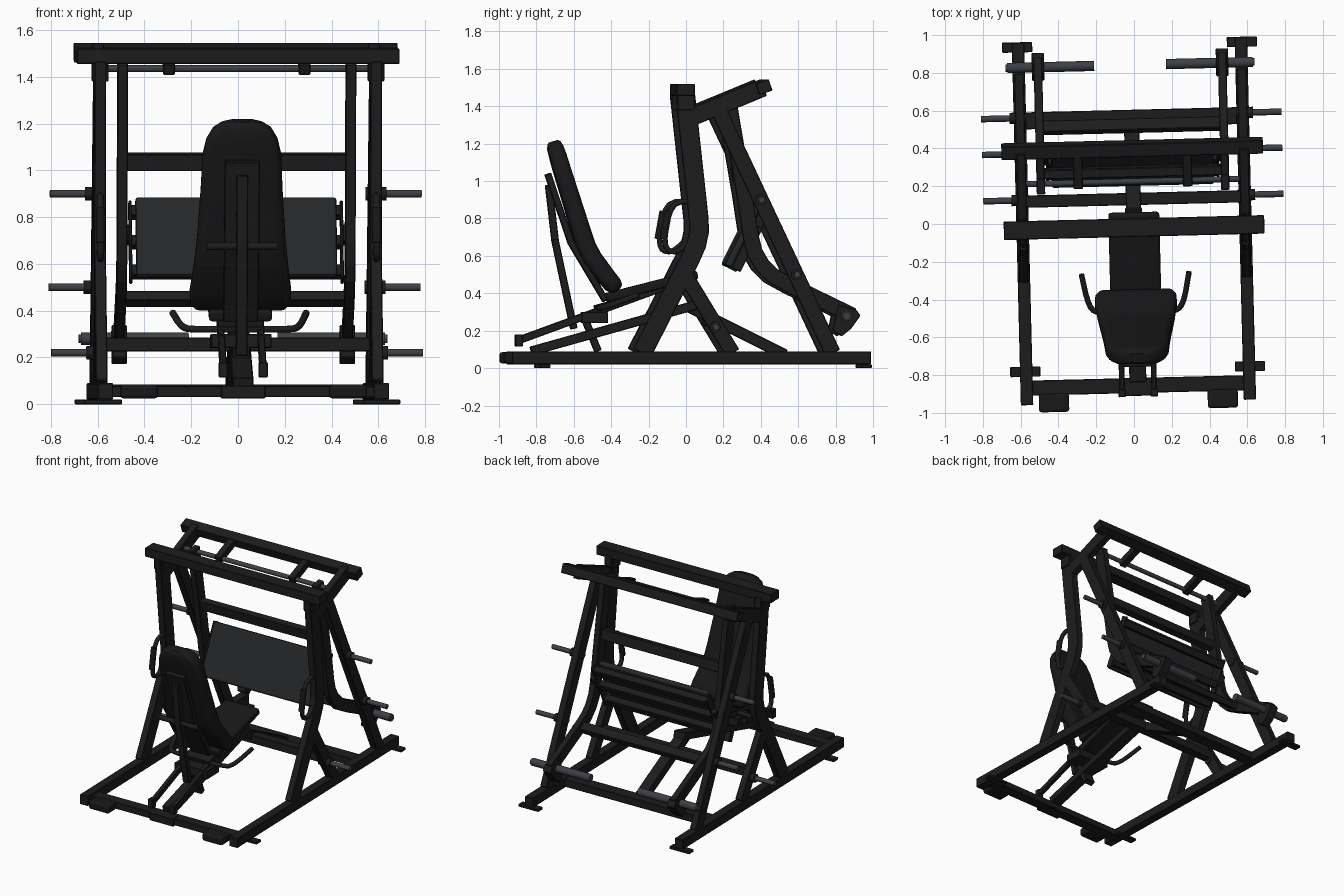
import bpy, bmesh, math
from mathutils import Vector

if "Cube" in bpy.data.objects:
    bpy.data.objects.remove(bpy.data.objects["Cube"])

def material(name, rgb):
    m = bpy.data.materials.new(name)
    m.diffuse_color = (*rgb, 1)
    m.use_nodes = True
    m.node_tree.nodes["Principled BSDF"].inputs["Base Color"].default_value = m.diffuse_color
    return m

BLACK = material("black_paint", (0.012, 0.012, 0.012))
PAD = material("black_vinyl", (0.009, 0.009, 0.010))
STEEL = material("dark_steel", (0.045, 0.05, 0.058))
PLATE = material("tread", (0.017, 0.019, 0.021))
YAW = 0.025  # the whole machine sits slightly turned

def finish(name, bm, mat, bevel=0.0, seg=1):
    bmesh.ops.recalc_face_normals(bm, faces=bm.faces)
    me = bpy.data.meshes.new(name)
    bm.to_mesh(me)
    bm.free()
    ob = bpy.data.objects.new(name, me)
    bpy.context.collection.objects.link(ob)
    me.materials.append(mat)
    ob.rotation_euler.z = YAW
    if bevel:
        b = ob.modifiers.new("bevel", 'BEVEL')
        b.width, b.segments, b.limit_method = bevel, seg, 'ANGLE'
    return ob

def slab(name, outline, x0, x1, mat=BLACK, bevel=0.004, seg=1):
    """Side-view (y, z) outline extruded along x."""
    bm = bmesh.new()
    a = [bm.verts.new((x0, y, z)) for y, z in outline]
    b = [bm.verts.new((x1, y, z)) for y, z in outline]
    n = len(a)
    bm.faces.new(a)
    bm.faces.new(b[::-1])
    for i in range(n):
        bm.faces.new((a[i], b[i], b[(i + 1) % n], a[(i + 1) % n]))
    return finish(name, bm, mat, bevel, seg)

def strip(path, d):
    """Mitred outline of thickness d around a side-view path."""
    p = [Vector(q) for q in path]
    left, right = [], []
    for i, q in enumerate(p):
        t0 = (q - p[max(i - 1, 0)]).normalized()
        t1 = (p[min(i + 1, len(p) - 1)] - q).normalized()
        t = (t0 + t1).normalized()
        n = Vector((-t.y, t.x))
        ref = t1 if t1.length else t0
        k = d / 2 / max(0.5, abs(t.dot(ref)))
        left.append(q + n * k)
        right.append(q - n * k)
    return [tuple(q) for q in left + right[::-1]]

def bar(name, path, x, w, d, mat=BLACK, bevel=0.004, seg=1):
    return slab(name, strip(path, d), x - w / 2, x + w / 2, mat, bevel, seg)

def box(name, x0, x1, y0, y1, z0, z1, mat=BLACK, bevel=0.004, seg=1):
    return slab(name, [(y0, z0), (y1, z0), (y1, z1), (y0, z1)], x0, x1, mat, bevel, seg)

def tube(name, pts, r, mat=BLACK, rounds=1):
    """Round tube with softened corners."""
    p = [Vector(q) for q in pts]
    for _ in range(rounds if len(p) > 2 else 0):
        q = [p[0]]
        for i in range(1, len(p) - 1):
            q += [p[i].lerp(p[i - 1], 0.25), p[i].lerp(p[i + 1], 0.25)]
        p = q + [p[-1]]
    cu = bpy.data.curves.new(name, 'CURVE')
    cu.dimensions = '3D'
    cu.bevel_depth, cu.bevel_resolution, cu.use_fill_caps = r, 3, True
    s = cu.splines.new('POLY')
    s.points.add(len(p) - 1)
    for pt, q in zip(s.points, p):
        pt.co = (*q, 1)
    s.use_smooth = True
    cu.materials.append(mat)
    ob = bpy.data.objects.new(name, cu)
    bpy.context.collection.objects.link(ob)
    ob.rotation_euler.z = YAW
    return ob

def loft(name, stations, mat):
    """Rounded cushion: stations are (y, z, half width, thickness)."""
    bm = bmesh.new()
    rings = []
    for i, (y, z, hw, th) in enumerate(stations):
        a, b = stations[max(i - 1, 0)], stations[min(i + 1, len(stations) - 1)]
        t = Vector((b[0] - a[0], b[1] - a[1])).normalized()
        n = Vector((-t.y, t.x))
        r = min(hw, th / 2) * 0.75
        ring = []
        for c, (sx, sy) in enumerate([(1, 1), (-1, 1), (-1, -1), (1, -1)]):
            for k in range(5):
                g = math.radians(c * 90 + k * 22.5)
                u = sx * (hw - r) + r * math.cos(g)
                v = sy * (th / 2 - r) + r * math.sin(g)
                ring.append(bm.verts.new((u, y + n.x * v, z + n.y * v)))
        rings.append(ring)
    m = len(rings[0])
    for a, b in zip(rings, rings[1:]):
        for i in range(m):
            bm.faces.new((a[i], a[(i + 1) % m], b[(i + 1) % m], b[i]))
    bm.faces.new(rings[0])
    bm.faces.new(rings[-1][::-1])
    for f in bm.faces:
        f.smooth = len(f.verts) == 4
    return finish(name, bm, mat)

# Paired side parts
for s, side in ((-1, "left"), (1, "right")):
    X = s * 0.59
    box(f"{side}_base_rail", X - .033, X + .033, -.945, .975, .02, .09)
    for y, n in ((-.768, "front"), (.95, "rear")):
        box(f"{side}_{n}_foot", X - .08 + s * .005, X + .08 + s * .005, y - .027, y + .027, 0, .02)
    box(f"{side}_rubber_foot", s * .447 - .08, s * .447 + .08, -.985, -.885, .025, .085, PAD, .015, 3)
    # Frame side: bent front upright, brace, sloping rear post and roof arm
    bar(f"{side}_front_upright", [(-.25, .08), (.005, .58), (.04, .66), (.055, .73), (.053, .8), (-.02, 1.47)], X, .05, .105)
    bar(f"{side}_brace", [(-.02, .5), (.235, .08)], X, .05, .08)
    bar(f"{side}_rear_post", [(.77, .08), (.155, 1.39)], X, .05, .085)
    bar(f"{side}_roof_arm", [(.0, 1.335), (.4, 1.5)], X, .05, .095)
    box(f"{side}_roof_bracket", X - .035, X + .035, -.06, .03, 1.38, 1.47)
    # Loop grip on the upright
    tube(f"{side}_loop_grip", [(X, .03, .89), (X, -.095, .89), (X, -.14, .65), (X, -.07, .61), (X, .01, .68)], .015, rounds=2)
    tube(f"{side}_grip_sleeve", [(X, -.108, .84), (X, -.135, .69)], .02, PAD)
    # Weight storage pegs with collars
    for y, z in ((.14, .22), (.575, .5), (.385, .9)):
        tube(f"{side}_weight_peg", [(X, y, z), (s * .795, y, z)], .017, STEEL)
        tube(f"{side}_peg_collar", [(s * .555, y, z), (s * .645, y, z)], .03)
    # Swinging arm, its end plate and loading horn
    bar(f"{side}_swing_arm", [(.21, 1.46), (.30, .93), (.335, .7), (.355, .62), (.395, .55), (.45, .495),
                              (.55, .44), (.88, .28)], s * .488, .045, .085)
    slab(f"{side}_arm_end_plate", [(.8, .34), (.77, .2), (.82, .17), (.87, .21), (.92, .28), (.9, .31)], s * .455, s * .52)
    tube(f"{side}_loading_horn", [(s * .19, .842, .28), (s * .65, .842, .28)], .027, STEEL)
    tube(f"{side}_horn_cap", [(s * .625, .842, .28), (s * .66, .842, .28)], .02, STEEL)
    # Pivot hanger, slide rails and seat handles
    bar(f"{side}_pivot_hanger", [(.2, 1.43), (.38, 1.5)], s * .29, .05, .05)
    bar(f"{side}_seat_slide", [(-.905, .145), (-.1, .44)], s * .085, .03, .04)
    box(f"{side}_slide_stop", s * .085 - .02, s * .085 + .02, -.915, -.875, .115, .18)
    tube(f"{side}_seat_handle", [(0, -.47, .32), (s * .19, -.47, .32), (s * .25, -.44, .325), (s * .285, -.26, .39)], .015, rounds=2)

# Base and frame cross members
box("front_cross_bar", -.58, .58, -.895, -.815, .03, .078)
box("front_centre_plate", -.095, .095, -.91, -.835, .025, .08)
box("rear_cross_bar", -.58, .58, .515, .605, .03, .085)
box("middle_cross_bar", -.575, .575, .1, .165, .225, .285)
box("roof_front_bar", -.69, .69, -.068, .03, 1.455, 1.52)
bar("roof_rear_bar", [(.365, 1.49), (.435, 1.515)], 0, 1.385, .065)
tube("arm_pivot_axle", [(-.57, .225, 1.435), (.57, .225, 1.435)], .016, STEEL)

# Swing carriage cross members
bar("carriage_upper_bar", [(.285, 1.0), (.272, 1.072)], 0, .95, .05)
bar("carriage_lower_bar", [(.49, .465), (.55, .435)], 0, .95, .045)

# Foot plate with its ribs and side straps
A, B = Vector((.215, .545)), Vector((.38, .88))
D = (B - A).normalized()
N = Vector((D.y, -D.x))
bar("foot_plate", [A, B], 0, .86, .04, PLATE, .012, 2)
for t in (.12, .5, .88):
    c = A.lerp(B, t) + N * .045
    bar("foot_plate_rib", [c - D * .025, c + D * .025], 0, .9, .05)
for s in (-1, 1):
    bar("foot_plate_strap", [A + N * .045, B + N * .045], s * .452, .014, .055)
    c = A.lerp(B, .6) + N * .05
    bar("foot_plate_mount", [c - D * .04, c + D * .04], s * .47, .05, .05)

# Centre spine under the seat
bar("centre_spine_front", [(-.83, .09), (.08, .345)], 0, .09, .05)
bar("centre_spine_rear", [(.02, .325), (.53, .07)], 0, .08, .06)
bar("seat_lock_lever", [(-.54, .26), (-.47, .09)], 0, .08, .04)
box("seat_carriage", -.13, .13, -.56, -.42, .24, .3)

# Seat cushion on its plate
bar("seat_plate", [(-.49, .32), (-.02, .455)], 0, .2, .03)
bar("seat_cushion", [(-.43, .375), (.06, .5)], 0, .27, .05, PAD, .015, 3)

# Backrest cushion, flared towards the bottom
loft("backrest_cushion", [
    (-.709, 1.213, .05, .05), (-.706, 1.203, .09, .07), (-.7, 1.18, .125, .085), (-.686, 1.135, .152, .09),
    (-.667, 1.07, .168, .092), (-.62, .92, .175, .095), (-.56, .725, .188, .1), (-.535, .65, .195, .1),
    (-.5, .585, .203, .1), (-.425, .485, .217, .097), (-.39, .445, .215, .09), (-.372, .425, .2, .07), (-.365, .418, .18, .04)], PAD)

# Backrest support frame
bar("backrest_spine", [(-.74, 1.04), (-.615, .67), (-.43, .36)], 0, .15, .035)
bar("backrest_strut", [(-.735, .98), (-.70, .68), (-.6, .21)], 0, .05, .04)
tube("backrest_cross_pin", [(-.15, -.7, .675), (.15, -.7, .675)], .017)
